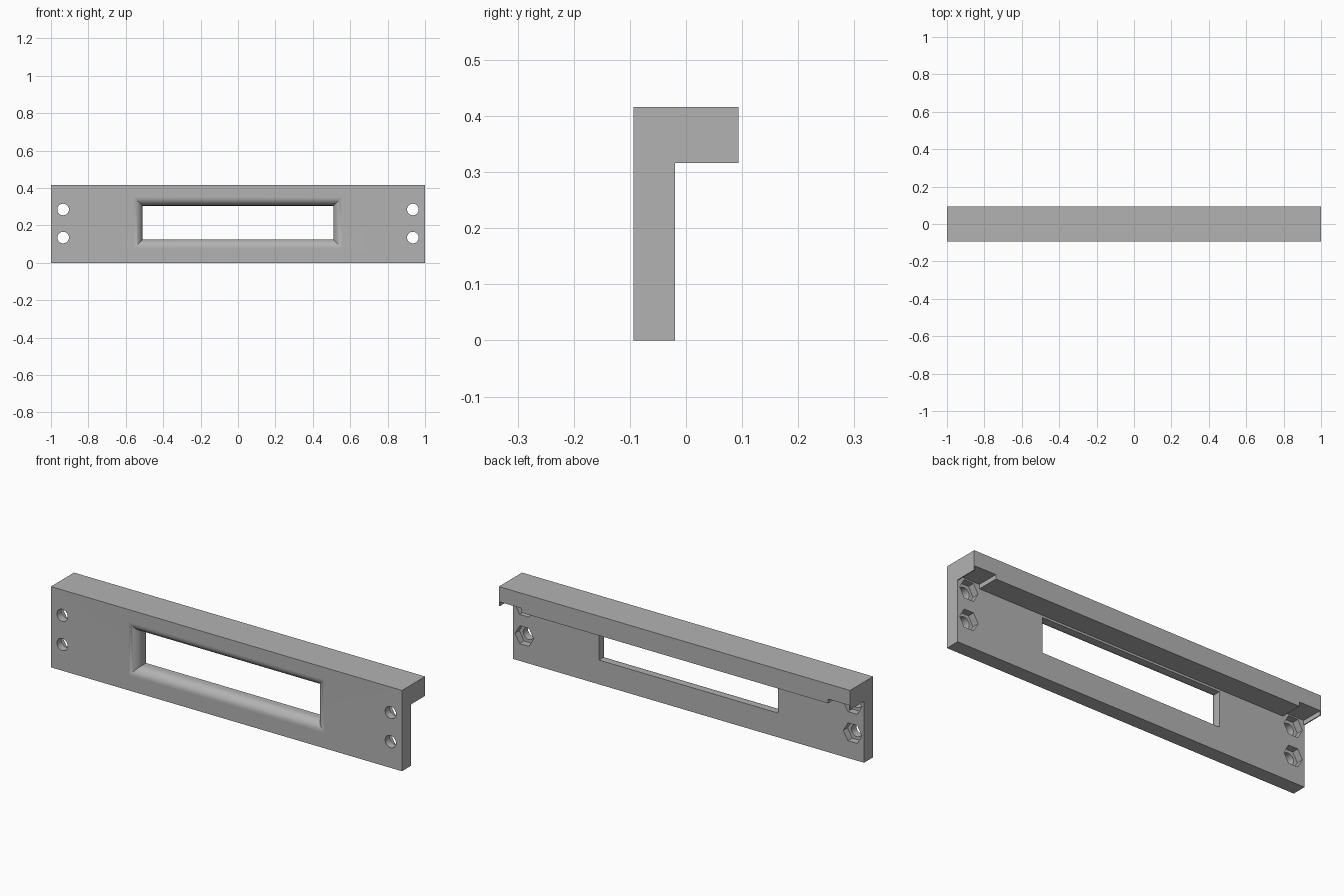
import bpy, bmesh, math

cube = bpy.data.objects.get("Cube")
if cube:
    bpy.data.objects.remove(cube, do_unlink=True)

FRONT, BACK, FLANGE = -0.094, -0.02, 0.094
HEIGHT, LEDGE = 0.416, 0.316

grey = bpy.data.materials.new("plain grey")
grey.use_nodes = True
grey.diffuse_color = (0.45, 0.45, 0.45, 1)
grey.node_tree.nodes["Principled BSDF"].inputs["Base Color"].default_value = (0.45, 0.45, 0.45, 1)


def loft(name, rings):
    """Closed solid through a series of matching rings."""
    bm = bmesh.new()
    loops = [[bm.verts.new(p) for p in ring] for ring in rings]
    n = len(loops[0])
    for a, b in zip(loops, loops[1:]):
        for i in range(n):
            j = (i + 1) % n
            bm.faces.new((a[i], a[j], b[j], b[i]))
    bm.faces.new(loops[0])
    bm.faces.new(loops[-1][::-1])
    bmesh.ops.recalc_face_normals(bm, faces=bm.faces[:])
    mesh = bpy.data.meshes.new(name)
    bm.to_mesh(mesh)
    bm.free()
    obj = bpy.data.objects.new(name, mesh)
    bpy.context.collection.objects.link(obj)
    return obj


def rect(x0, x1, z0, z1, y):
    return [(x0, y, z0), (x1, y, z0), (x1, y, z1), (x0, y, z1)]


def polygon(cx, cz, radius, sides, y):
    turn = 2 * math.pi / sides
    return [(cx + radius * math.cos(i * turn), y, cz + radius * math.sin(i * turn))
            for i in range(sides)]


# Plate with a flange along its top edge
profile = [(FRONT, 0), (BACK, 0), (BACK, LEDGE), (FLANGE, LEDGE), (FLANGE, HEIGHT), (FRONT, HEIGHT)]
panel = loft("mounting_panel", [[(x, y, z) for y, z in profile] for x in (-1, 1)])
panel.data.materials.append(grey)

cutters = []

# Window with a rounded front rim
R, STEPS = 0.048, 10
rim = [(FRONT - 0.03, R)]
for i in range(STEPS + 1):
    a = math.pi / 2 * i / STEPS
    rim.append((FRONT + R * (1 - math.cos(a)), R * (1 - math.sin(a))))
rim.append((BACK + 0.03, 0))
cutters.append(loft("window_cutter", [
    rect(-0.51 - g, 0.51 + g, 0.125 - g, 0.305 + g, y) for y, g in rim]))

# Bolt holes, hexagonal nut pockets and flange notches at both ends
for side in (-1, 1):
    x = side * 0.935
    cutters.append(loft("notch_cutter", [
        rect(x - 0.06, x + 0.06, LEDGE - 0.04, 0.338, y) for y in (BACK, FLANGE + 0.03)]))
    for z in (0.135, 0.285):
        cutters.append(loft("nut_cutter", [
            polygon(x, z, 0.053, 6, y) for y in (BACK - 0.035, BACK + 0.02)]))
        cutters.append(loft("bolt_cutter", [
            polygon(x, z, 0.031, 32, y) for y in (FRONT - 0.03, BACK + 0.01)]))

for cutter in cutters:
    cutter.hide_render = True
    mod = panel.modifiers.new(cutter.name, 'BOOLEAN')
    mod.operation = 'DIFFERENCE'
    mod.solver = 'EXACT'
    mod.object = cutter

# Keep the cut result and drop the cutters
bpy.context.view_layer.update()
cut = bpy.data.meshes.new_from_object(panel.evaluated_get(bpy.context.evaluated_depsgraph_get()))
panel.modifiers.clear()
panel.data = cut
for cutter in cutters:
    bpy.data.objects.remove(cutter, do_unlink=True)

# Smooth rim and holes, crisp edges elsewhere
bpy.ops.object.select_all(action='DESELECT')
panel.select_set(True)
bpy.context.view_layer.objects.active = panel
bpy.ops.object.shade_smooth_by_angle(angle=math.radians(30))
weighted = panel.modifiers.new("even_normals", 'WEIGHTED_NORMAL')
weighted.keep_sharp = True
